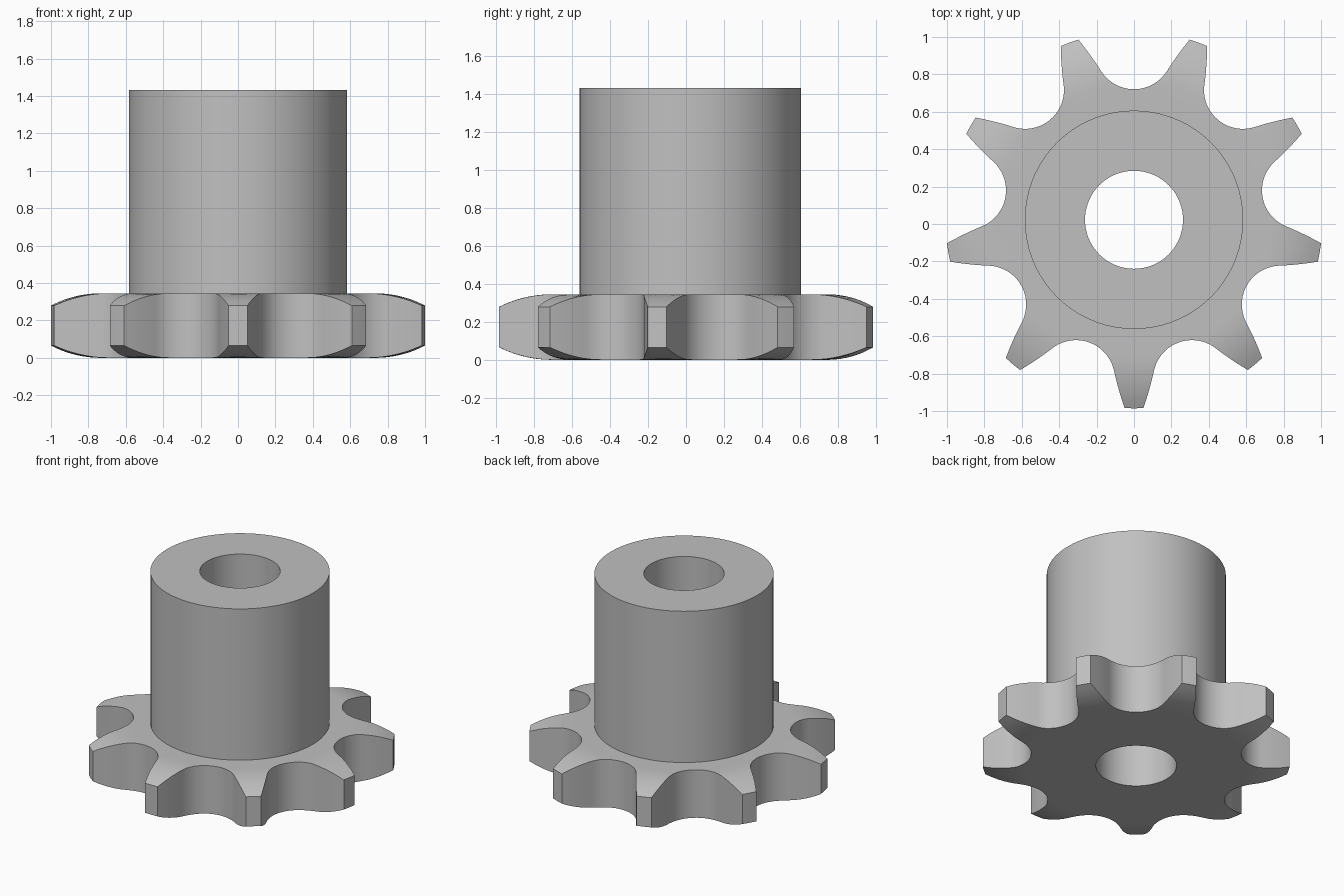
import bpy, bmesh, math
from math import sin, cos, radians, pi
from mathutils import Vector

if "Cube" in bpy.data.objects:
    bpy.data.objects.remove(bpy.data.objects["Cube"])

TEETH = 9
CENTRE_Y = 0.0225
BORE, HUB = 0.262, 0.584
THICK, TOP = 0.345, 1.433
TIP, PITCH, ROLLER = 1.008, 0.906, 0.208
SIDE_START, SIDE_RADIUS = 0.73, 0.62     # curved relief on tooth sides

steel = bpy.data.materials.new("plain grey steel")
steel.use_nodes = True
grey = (0.53, 0.53, 0.53, 1)
steel.diffuse_color = grey
steel.node_tree.nodes["Principled BSDF"].inputs["Base Color"].default_value = grey


def finish(bm, name):
    bmesh.ops.recalc_face_normals(bm, faces=bm.faces)
    mesh = bpy.data.meshes.new(name)
    bm.to_mesh(mesh)
    bm.free()
    mesh.materials.append(steel)
    obj = bpy.data.objects.new(name, mesh)
    obj.location.y = CENTRE_Y
    bpy.context.collection.objects.link(obj)
    bpy.ops.object.select_all(action="DESELECT")
    obj.select_set(True)
    bpy.context.view_layer.objects.active = obj
    bpy.ops.object.shade_smooth_by_angle(angle=radians(30))
    return obj


def bridge(bm, loops):
    """Join consecutive closed loops of vertices with quads."""
    for a, b in zip(loops, loops[1:]):
        n = len(a)
        for i in range(n):
            j = (i + 1) % n
            bm.faces.new((a[i], a[j], b[j], b[i]))


def half_tooth():
    """(angle, radius) pairs from the tooth axis to the valley bottom."""
    half_pitch = pi / TEETH
    seat = Vector((PITCH * sin(half_pitch), PITCH * cos(half_pitch)))

    def seat_point(beta):
        a = half_pitch + beta
        return seat - ROLLER * Vector((sin(a), cos(a)))

    points = [Vector((0, TIP))]
    corner = Vector((0.05, math.sqrt(TIP ** 2 - 0.05 ** 2)))
    end = seat_point(radians(58))
    control = Vector((0.087, 0.90))
    for i in range(7):                       # convex flank
        t = i / 7
        points.append(corner * (1 - t) ** 2 + control * 2 * t * (1 - t) + end * t * t)
    for i in range(11):                      # round roller seat
        points.append(seat_point(radians(58) * (1 - i / 10)))
    return [(math.atan2(p.x, p.y), p.length) for p in points]


# Toothed plate: mirrored half tooth repeated around the axis
half = half_tooth()
tooth = [(-a, r) for a, r in reversed(half[1:])] + half[:-1]
outline = [(-pi / 2 + k * 2 * pi / TEETH + a, r) for k in range(TEETH) for a, r in tooth]


def relief(r):
    d = max(0, r - SIDE_START)
    return SIDE_RADIUS - math.sqrt(SIDE_RADIUS ** 2 - d * d)


def plate_ring(bm, radius_of, upper):
    ring = []
    for a, edge in outline:
        r = radius_of(edge)
        z = THICK - relief(r) if upper else relief(r)
        ring.append(bm.verts.new((r * cos(a), r * sin(a), z)))
    return ring


bm = bmesh.new()
inner = 0.69
radii = [lambda e: BORE, lambda e: HUB]
radii += [lambda e, f=i / 8: inner + (e - inner) * f for i in range(9)]
lower = [plate_ring(bm, f, False) for f in radii]
upper = [plate_ring(bm, f, True) for f in radii]
bridge(bm, lower + upper[::-1] + [lower[0]])
finish(bm, "toothed_plate")

# Hub: bored cylinder standing on the plate
bm = bmesh.new()
SEGMENTS = 72
profile = [(HUB, THICK), (HUB, TOP), (BORE, TOP), (BORE, THICK)]
loops = [[bm.verts.new((r * cos(2 * pi * i / SEGMENTS), r * sin(2 * pi * i / SEGMENTS), z))
          for i in range(SEGMENTS)] for r, z in profile]
bridge(bm, loops)
finish(bm, "hub")
